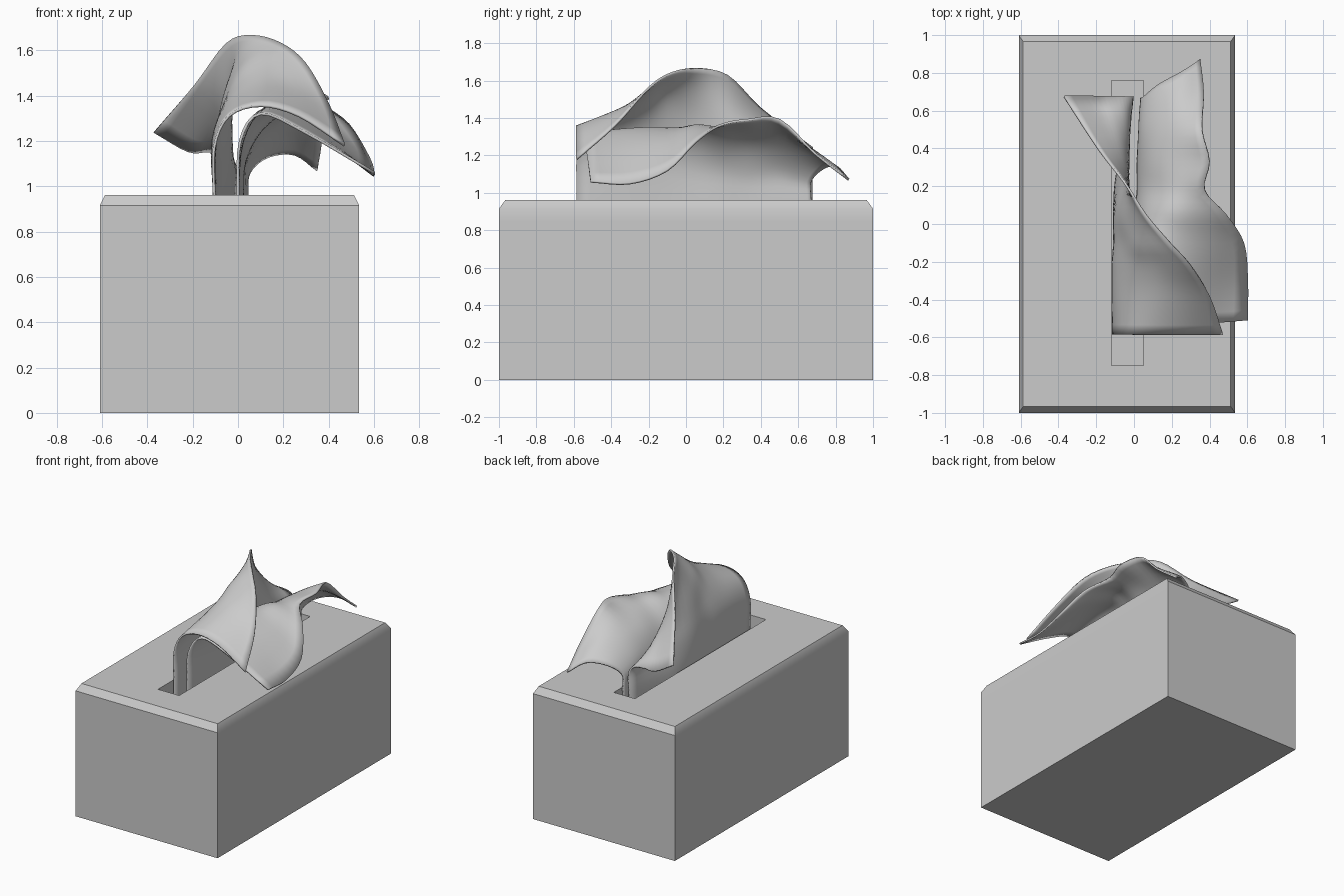
import bpy, bmesh, math
from mathutils import Vector

if "Cube" in bpy.data.objects:
    bpy.data.objects.remove(bpy.data.objects["Cube"])


def finish(name, bm, angle):
    bmesh.ops.recalc_face_normals(bm, faces=bm.faces)
    me = bpy.data.meshes.new(name)
    bm.to_mesh(me)
    bm.free()
    ob = bpy.data.objects.new(name, me)
    bpy.context.collection.objects.link(ob)
    bpy.ops.object.select_all(action='DESELECT')
    ob.select_set(True)
    bpy.context.view_layer.objects.active = ob
    bpy.ops.object.shade_smooth_by_angle(angle=math.radians(angle))
    return ob


def ring_solid(name, rings):
    """Skin a stack of rectangles (x0, x1, y0, y1, z), capped at both ends."""
    bm = bmesh.new()
    loops = [[bm.verts.new(p) for p in ((a, c, z), (b, c, z), (b, d, z), (a, d, z))]
             for a, b, c, d, z in rings]
    for lo, hi in zip(loops, loops[1:]):
        for i in range(4):
            j = (i + 1) % 4
            bm.faces.new((lo[i], lo[j], hi[j], hi[i]))
    bm.faces.new(loops[0][::-1])
    bm.faces.new(loops[-1])
    return finish(name, bm, 32)


def smooth_path(pts, steps):
    """Centripetal-style Catmull-Rom through the points."""
    p = [2 * pts[0] - pts[1]] + list(pts) + [2 * pts[-1] - pts[-2]]
    out = []
    for a, b, c, d in zip(p, p[1:], p[2:], p[3:]):
        for k in range(steps):
            t = k / steps
            out.append(0.5 * (2 * b + (c - a) * t + (2 * a - 5 * b + 4 * c - d) * t ** 2
                              + (3 * b - a - 3 * c + d) * t ** 3))
    return out + [pts[-1]]


def sheet(name, rows, steps=4):
    """Thin cloth lofted through rows: y at slot, y at free edge, (x, z) profile."""
    ctrl = []
    for y0, y1, prof in rows:
        n = len(prof) - 1
        pts = [Vector((prof[0][0], y0, 0.76))]
        pts += [Vector((x, y0 + (y1 - y0) * max(0, i - 1) / (n - 1), z))
                for i, (x, z) in enumerate(prof)]
        ctrl.append(smooth_path(pts, steps))
    cols = [smooth_path(col, steps) for col in zip(*ctrl)]
    bm = bmesh.new()
    grid = [[bm.verts.new(p) for p in col] for col in cols]
    for a, b in zip(grid, grid[1:]):
        for i in range(len(a) - 1):
            bm.faces.new((a[i], a[i + 1], b[i + 1], b[i]))
    ob = finish(name, bm, 60)
    mod = ob.modifiers.new("thickness", 'SOLIDIFY')
    mod.thickness = 0.012
    mod.offset = 0
    return ob


# Box with chamfered top rim and a recessed slot
ring_solid("tissue_box", [
    (-0.61, 0.535, -1, 1, 0),
    (-0.61, 0.535, -1, 1, 0.85),
    (-0.61, 0.535, -1, 1, 0.915),
    (-0.587, 0.512, -0.966, 0.966, 0.962),
    (-0.12, 0.05, -0.75, 0.76, 0.962),
    (-0.12, 0.05, -0.75, 0.76, 0.75),
])

# Tall sheet: folds right at the front, stands in the middle, folds left at the back
tall = [
    (-.585, ((-.105, .96), (-.105, 1.17), (-.04, 1.31), (.1, 1.355), (.27, 1.31), (.47, 1.18))),
    (-.38, ((-.105, .96), (-.11, 1.2), (-.04, 1.35), (.1, 1.43), (.25, 1.42), (.40, 1.36))),
    (-.22, ((-.105, .96), (-.11, 1.2), (-.05, 1.37), (.05, 1.48), (.17, 1.53), (.3, 1.54))),
    (-.1, ((-.105, .96), (-.10, 1.2), (-.06, 1.36), (0, 1.5), (.08, 1.58), (.19, 1.63))),
    (.05, ((-.105, .96), (-.10, 1.15), (-.08, 1.3), (-.05, 1.43), (0, 1.56), (.06, 1.665))),
    (.22, ((-.095, .96), (-.07, 1.12), (-.04, 1.25), (-.03, 1.38), (-.035, 1.5), (-.05, 1.63))),
    (.4, ((-.06, .96), (-.035, 1.1), (-.03, 1.2), (-.06, 1.3), (-.12, 1.38), (-.19, 1.45))),
    (.675, ((-.01, .96), (-.01, 1.08), (-.05, 1.14), (-.13, 1.155), (-.22, 1.155), (-.37, 1.24))),
]
sheet("tall_tissue", [(y, y, p) for y, p in tall])

# Low sheet: drapes over the right side with a wavy free edge
sheet("low_tissue", [
    (-.585, -.51, ((0, .96), (.01, 1.2), (.1, 1.32), (.3, 1.235), (.6, 1.06))),
    (-.3, -.3, ((0, .96), (.02, 1.2), (.12, 1.34), (.32, 1.27), (.6, 1.05))),
    (-.1, -.1, ((0, .96), (.02, 1.2), (.12, 1.34), (.33, 1.3), (.58, 1.12))),
    (.05, .05, ((.01, .96), (.02, 1.15), (.1, 1.3), (.25, 1.36), (.49, 1.27))),
    (.18, .18, ((.02, .96), (.03, 1.12), (.1, 1.25), (.22, 1.34), (.375, 1.36))),
    (.33, .33, ((.02, .96), (.03, 1.1), (.1, 1.24), (.22, 1.33), (.40, 1.39))),
    (.48, .5, ((.03, .96), (.035, 1.1), (.11, 1.22), (.22, 1.31), (.36, 1.39))),
    (.58, .69, ((.035, .96), (.04, 1.08), (.12, 1.18), (.24, 1.24), (.37, 1.21))),
    (.67, .87, ((.04, .96), (.05, 1.06), (.13, 1.13), (.25, 1.14), (.35, 1.07))),
])
